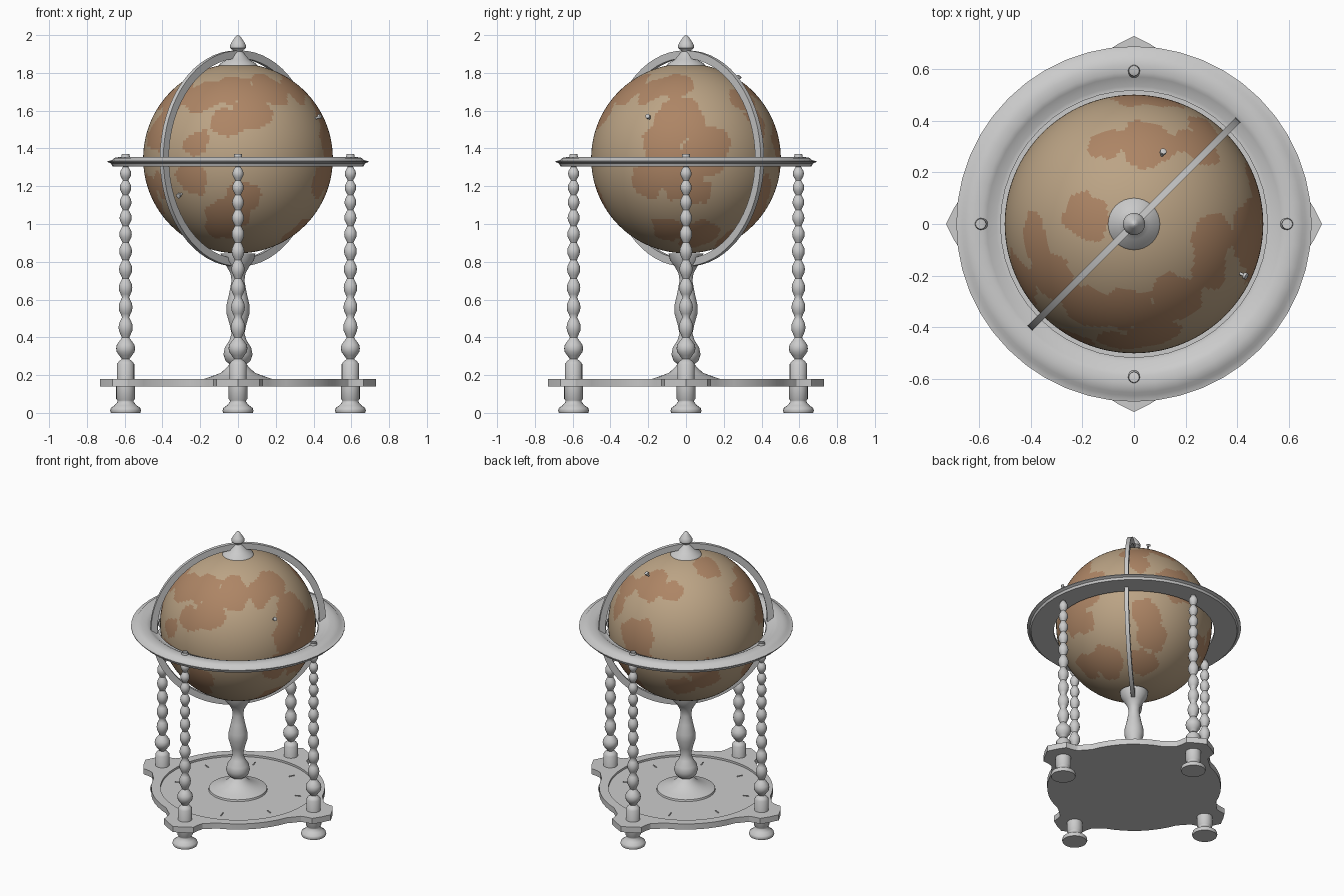
import bpy, bmesh, math
from mathutils import Vector, noise

cube = bpy.data.objects.get("Cube")
if cube:
    bpy.data.objects.remove(cube, do_unlink=True)


def material(name, rgb):
    m = bpy.data.materials.new(name)
    m.use_nodes = True
    m.diffuse_color = (*rgb, 1)
    m.node_tree.nodes["Principled BSDF"].inputs["Base Color"].default_value = (*rgb, 1)
    return m


GREY = material("pale_grey", (0.6, 0.6, 0.6))
SEA = material("sea_tan", (0.5, 0.37, 0.235))
LAND = material("land_brown", (0.42, 0.235, 0.13))


def add_object(name, mesh, mats=(GREY,), angle=40):
    ob = bpy.data.objects.new(name, mesh)
    bpy.context.collection.objects.link(ob)
    for m in mats:
        mesh.materials.append(m)
    bpy.ops.object.select_all(action='DESELECT')
    ob.select_set(True)
    bpy.context.view_layer.objects.active = ob
    bpy.ops.object.shade_smooth_by_angle(angle=math.radians(angle))
    return ob


def from_bmesh(name, bm, **kw):
    bmesh.ops.recalc_face_normals(bm, faces=bm.faces)
    mesh = bpy.data.meshes.new(name)
    bm.to_mesh(mesh)
    bm.free()
    return add_object(name, mesh, **kw)


def lathe(name, profile, steps, closed=False, **kw):
    """Turn a list of (radius, height) points around the z axis."""
    bm = bmesh.new()
    verts = [bm.verts.new((r, 0, z)) for r, z in profile]
    edges = [bm.edges.new(pair) for pair in zip(verts, verts[1:])]
    if closed:
        edges.append(bm.edges.new((verts[-1], verts[0])))
    bmesh.ops.spin(bm, geom=verts + edges, cent=(0, 0, 0), axis=(0, 0, 1),
                   angle=math.tau, steps=steps, use_duplicate=False)
    bmesh.ops.remove_doubles(bm, verts=bm.verts, dist=0.0001)
    return from_bmesh(name, bm, **kw)


def slab(name, loops, bottom, top):
    """Extrude flat outlines; a second outline inside the first is a hole."""
    curve = bpy.data.curves.new(name, 'CURVE')
    curve.dimensions, curve.fill_mode = '2D', 'BOTH'
    curve.extrude = (top - bottom) / 2
    for loop in loops:
        spline = curve.splines.new('POLY')
        spline.points.add(len(loop) - 1)
        for p, (x, y) in zip(spline.points, loop):
            p.co = (x, y, 0, 1)
        spline.use_cyclic_u = True
    helper = bpy.data.objects.new(name + "_curve", curve)
    bpy.context.collection.objects.link(helper)
    graph = bpy.context.evaluated_depsgraph_get()
    mesh = bpy.data.meshes.new_from_object(helper.evaluated_get(graph))
    bpy.data.objects.remove(helper, do_unlink=True)
    mesh.materials.clear()
    ob = add_object(name, mesh, angle=30)
    ob.location.z = (top + bottom) / 2
    return ob


def polar(r, degrees):
    a = math.radians(degrees)
    return Vector((r * math.cos(a), r * math.sin(a)))


def direction(lon, lat):
    a, b = math.radians(lon), math.radians(lat)
    return Vector((math.cos(a) * math.cos(b), math.sin(a) * math.cos(b), math.sin(b)))


# Globe with land picked out by round patches with a wobbling coast
CENTRE = Vector((0, 0, 1.347))
PATCHES = [  # longitude, latitude, size in degrees
    (-94, 48, 14), (-62, 47, 14), (-119, 42, 13), (-80, 32, 13), (-96, 22, 10),
    (-33, 47, 10), (-8, 52, 10), (-148, 40, 12), (-172, 37, 10), (170, 66, 12),
    (-116, 8, 9), (-154, 15, 12), (80, 50, 13), (108, 48, 9), (52, 38, 10),
    (54, 25, 9), (84, 8, 15), (-4, 24, 15), (-15, 9, 13), (12, 4, 15),
    (-4, -12, 15), (-25, -14, 12), (8, -22, 9), (14, -55, 14), (-18, -50, 10),
    (60, -57, 11), (60, -20, 12), (68, -38, 11), (-88, -24, 10), (-98, -38, 13),
    (-105, -50, 10), (-119, -12, 11), (-146, -18, 9), (-168, -22, 12),
    (139, -20, 13), (121, -29, 12)]
LANDS = [(direction(lon, lat), math.radians(size)) for lon, lat, size in PATCHES]


def is_land(d):
    wobble = 0.09 * noise.noise(d * 4) + 0.05 * noise.noise(d * 10)
    return any(d.angle(c) < size + wobble for c, size in LANDS)


bm = bmesh.new()
bmesh.ops.create_uvsphere(bm, u_segments=200, v_segments=100, radius=0.502)
for f in bm.faces:
    f.material_index = int(is_land(f.calc_center_median().normalized()))
globe = from_bmesh("globe", bm, mats=(SEA, LAND))
globe.location = CENTRE

# Upright ring around the globe, set on the diagonal
meridian = lathe("meridian_ring", [(0.53, -0.013), (0.572, -0.013), (0.572, 0.013),
                                   (0.53, 0.013)], 64, closed=True)
meridian.location = CENTRE
meridian.rotation_euler = (math.pi / 2, 0, math.pi / 4)

# Cap and finial at the top
lathe("top_cap", [(0, 1.83), (0.105, 1.83), (0.095, 1.85), (0.06, 1.87),
                  (0.035, 1.9), (0.02, 1.915)], 32)
lathe("finial", [(0.016, 1.9), (0.022, 1.916), (0.042, 1.932), (0.043, 1.945),
                 (0.034, 1.962), (0.018, 1.985), (0.008, 1.998), (0, 2)], 24)

# Horizontal table ring
lathe("horizon_ring", [(0.518, 1.305), (0.665, 1.305), (0.672, 1.32), (0.69, 1.328),
                       (0.69, 1.333), (0.667, 1.338), (0.655, 1.35), (0.62, 1.356),
                       (0.59, 1.355), (0.572, 1.348), (0.535, 1.322), (0.518, 1.322)],
      48, closed=True)

# Turned centre pedestal
lathe("pedestal", [(0, 0.166), (0.19, 0.166), (0.187, 0.178), (0.15, 0.19),
                   (0.09, 0.212), (0.06, 0.24), (0.045, 0.258), (0.066, 0.275),
                   (0.077, 0.31), (0.07, 0.345), (0.045, 0.385), (0.034, 0.42),
                   (0.045, 0.47), (0.062, 0.53), (0.06, 0.575), (0.045, 0.64),
                   (0.034, 0.7), (0.04, 0.74), (0.06, 0.775), (0.085, 0.81),
                   (0.092, 0.845), (0, 0.845)], 32)

# Base plate: a disc with four pointed ears and a sunken floor
outline = []
for quarter in range(4):
    turn = 90 * quarter
    ear = [(0.56, -0.16), (0.585, -0.13), (0.62, -0.12), (0.665, -0.115), (0.7, -0.06),
           (0.73, 0), (0.7, 0.06), (0.665, 0.115), (0.62, 0.12), (0.585, 0.13), (0.56, 0.16)]
    for x, y in ear:
        outline.append(polar(math.hypot(x, y), turn + math.degrees(math.atan2(y, x))))
    outline += [polar(0.56, turn + a) for a in range(21, 70, 6)]
floor_edge = [polar(0.5, a) for a in range(0, 360, 6)]
slab("base_plate", [outline], 0.14, 0.166)
slab("base_rim", [outline, floor_edge], 0.166, 0.18)

# Small raised marks on the sunken floor
for i in range(8):
    bm = bmesh.new()
    bmesh.ops.create_cube(bm, size=1)
    bmesh.ops.scale(bm, vec=(0.04, 0.007, 0.006), verts=bm.verts)
    mark = from_bmesh("floor_mark", bm)
    mark.location = (*polar(0.4, 45 * i + 20), 0.168)
    mark.rotation_euler.z = math.radians(45 * i + 20)

# Four posts with feet and a run of shrinking beads
foot = [(0, 0), (0.078, 0), (0.082, 0.012), (0.078, 0.026), (0.058, 0.04), (0.043, 0.058),
        (0.043, 0.066), (0.05, 0.075), (0.05, 0.14), (0.046, 0.14), (0.046, 0.258),
        (0.036, 0.272)]
BEADS = 12
post = list(foot)
z = 0.285
for i in range(BEADS):
    t = i / (BEADS - 1)
    length = 0.113 - 0.045 * t
    wide = 0.05 if i == 0 else 0.038 - 0.01 * t
    neck = 0.02 - 0.006 * t
    for k, share in enumerate((0, 0.45, 0.9, 1, 0.9, 0.45)):
        post.append((neck + (wide - neck) * share, z + length * k / 6))
    z += length
post += [(0.02, z), (0.028, 1.32), (0, 1.32)]
first = lathe("post", post, 20, angle=50)
for i in range(4):
    ob = first if i == 0 else first.copy()
    if i:
        bpy.context.collection.objects.link(ob)
    ob.location = (*polar(0.595, 90 * i), 0)

# Tiny pins standing on the globe
for lon, lat in ((-25, 25), (68, 55), (-130, -22)):
    d = direction(lon, lat)
    pin = lathe("pin", [(0.006, -0.02), (0.006, 0.018), (0.013, 0.021),
                        (0.013, 0.032), (0, 0.036)], 10)
    pin.location = CENTRE + d * 0.5
    pin.rotation_euler = d.to_track_quat('Z', 'Y').to_euler()
